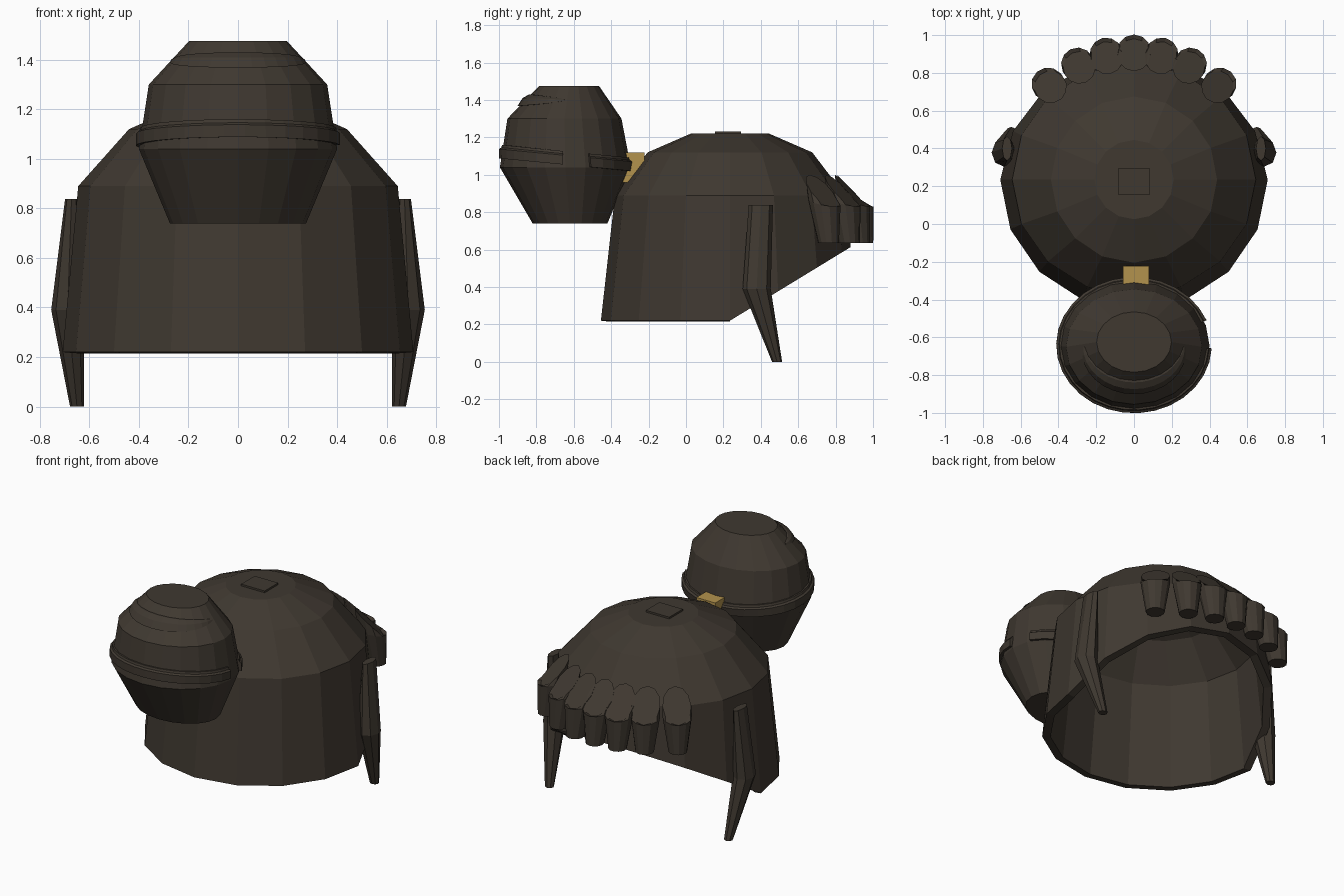
import bpy, bmesh, math
from mathutils import Vector

if "Cube" in bpy.data.objects:
    bpy.data.objects.remove(bpy.data.objects["Cube"])


def material(name, rgb):
    m = bpy.data.materials.new(name)
    m.diffuse_color = (*rgb, 1)
    m.use_nodes = True
    m.node_tree.nodes["Principled BSDF"].inputs["Base Color"].default_value = m.diffuse_color
    return m


BROWN = material("dark brown", (0.050, 0.040, 0.030))
GOLD = material("gold", (0.45, 0.29, 0.075))


def finish(name, bm, mat):
    bmesh.ops.recalc_face_normals(bm, faces=bm.faces)
    me = bpy.data.meshes.new(name)
    bm.to_mesh(me)
    bm.free()
    me.materials.append(mat)
    ob = bpy.data.objects.new(name, me)
    bpy.context.collection.objects.link(ob)
    return ob


def loft(rings, start_cap=True, end_cap=True):
    """Skin a list of closed point rings."""
    bm = bmesh.new()
    vs = [[bm.verts.new(p) for p in r] for r in rings]
    n = len(rings[0])
    for a, b in zip(vs, vs[1:]):
        for i in range(n):
            j = (i + 1) % n
            bm.faces.new((a[i], a[j], b[j], b[i]))
    if start_cap:
        bm.faces.new(vs[0])
    if end_cap:
        bm.faces.new(vs[-1])
    return bm


def ellipse(cx, cy, z, rx, ry, n):
    return [(cx + rx * math.cos(2 * math.pi * i / n),
             cy + ry * math.sin(2 * math.pi * i / n), z) for i in range(n)]


def box(name, lo, hi, mat):
    corners = [(lo[0], lo[1]), (hi[0], lo[1]), (hi[0], hi[1]), (lo[0], hi[1])]
    return finish(name, loft([[(x, y, z) for x, y in corners] for z in (lo[2], hi[2])]), mat)


# Hair cap: faceted dome shell, slanted off at the nape
bm = loft([ellipse(0, 0.235, z, rx, ry, 16) for z, rx, ry in
           ((0.22, 0.708, 0.69), (0.89, 0.645, 0.615), (1.12, 0.44, 0.44), (1.22, 0.21, 0.21))],
          start_cap=False)
bmesh.ops.bisect_plane(bm, geom=bm.verts[:] + bm.edges[:] + bm.faces[:],
                       plane_co=(0, 0.235, 0.22), plane_no=(0, 0.61, -1), clear_outer=True)
cap = finish("hair_cap", bm, BROWN)
if cap.data.polygons[-1].normal.z < 0 and max(p.normal.z for p in cap.data.polygons) < 0.5:
    cap.data.flip_normals()
sol = cap.modifiers.new("thickness", 'SOLIDIFY')
sol.thickness = 0.05
sol.offset = -1
box("crown_plate", (-0.085, 0.155, 1.20), (0.085, 0.295, 1.232), BROWN)

# Bun: z, centre y, half width, half depth
BUN = ((0.74, -0.62, 0.275, 0.20), (1.04, -0.645, 0.40, 0.35),
       (1.30, -0.65, 0.36, 0.305), (1.475, -0.625, 0.198, 0.16))
finish("bun", loft([ellipse(0, cy, z, rx, ry, 20) for z, cy, rx, ry in BUN]), BROWN)


def on_bun(angle, z, out):
    for a, b in zip(BUN, BUN[1:]):
        if z <= b[0]:
            break
    t = (z - a[0]) / (b[0] - a[0])
    cy, rx, ry = (a[k] + (b[k] - a[k]) * t for k in (1, 2, 3))
    return ((rx + out) * math.cos(angle), cy + (ry + out) * math.sin(angle), z)


def strand(name, a0, a1, steps, height, section, taper):
    """Raised strand that wraps around the bun."""
    rings = []
    for i in range(steps + 1):
        t = i / steps
        a = math.radians(a0 + (a1 - a0) * t)
        s = max(0.12, math.sin(math.pi * t) ** 0.6) if taper else 1
        rings.append([on_bun(a, height(a) + dz * s, out * s if out > 0 else out)
                      for out, dz in section])
    finish(name, loft(rings), BROWN)


strand("bun_wrap", 22, 358, 28, lambda a: 1.09 - 0.034 * math.sin(a),
       ((-0.02, -0.036), (0.014, -0.036), (0.021, 0.014), (0.010, 0.022),
        (0.008, 0.036), (-0.02, 0.036)), False)
strand("bun_upper_strand", 184, 356, 16, lambda a: 1.40,
       ((-0.02, -0.032), (0.012, -0.032), (0.026, 0.010), (0.010, 0.03), (-0.02, 0.03)), True)

# Gold clasp between the bun and the cap
box("hair_clasp", (-0.057, -0.37, 0.96), (0.08, -0.222, 1.12), GOLD)

# Curls fanned around the nape
for k, deg in enumerate((-42, -26, -12.5, 0, 12.5, 26, 42)):
    a = math.radians(90 + deg)
    d = Vector((math.cos(a), math.sin(a), 0))
    side = Vector((-d.y, d.x, 0))
    rings = []
    # distance from cap centre, height, radius, outward drop of the ring
    for rho, z, r, drop in ((0.71, 0.635, 0.056, 0), (0.68, 0.85, 0.088, 0.02),
                            (0.66, 0.91, 0.086, 0.09)):
        rings.append([Vector((0, 0.235, z)) + d * (rho + r * math.cos(u))
                      + side * r * math.sin(u) - Vector((0, 0, drop * math.cos(u)))
                      for u in (2 * math.pi * i / 12 for i in range(12))])
    finish(f"nape_curl_{k + 1}", loft(rings), BROWN)

# Pointed side locks, mirrored left and right
for s, label in ((1, "right"), (-1, "left")):
    rings = [ellipse(s * x, y, z, rx, ry, 8) for x, y, z, rx, ry in
             ((0.65, 0.487, 0.0, 0.028, 0.027), (0.688, 0.378, 0.39, 0.066, 0.075),
              (0.672, 0.40, 0.838, 0.026, 0.065))]
    finish(f"side_lock_{label}", loft(rings), BROWN)
